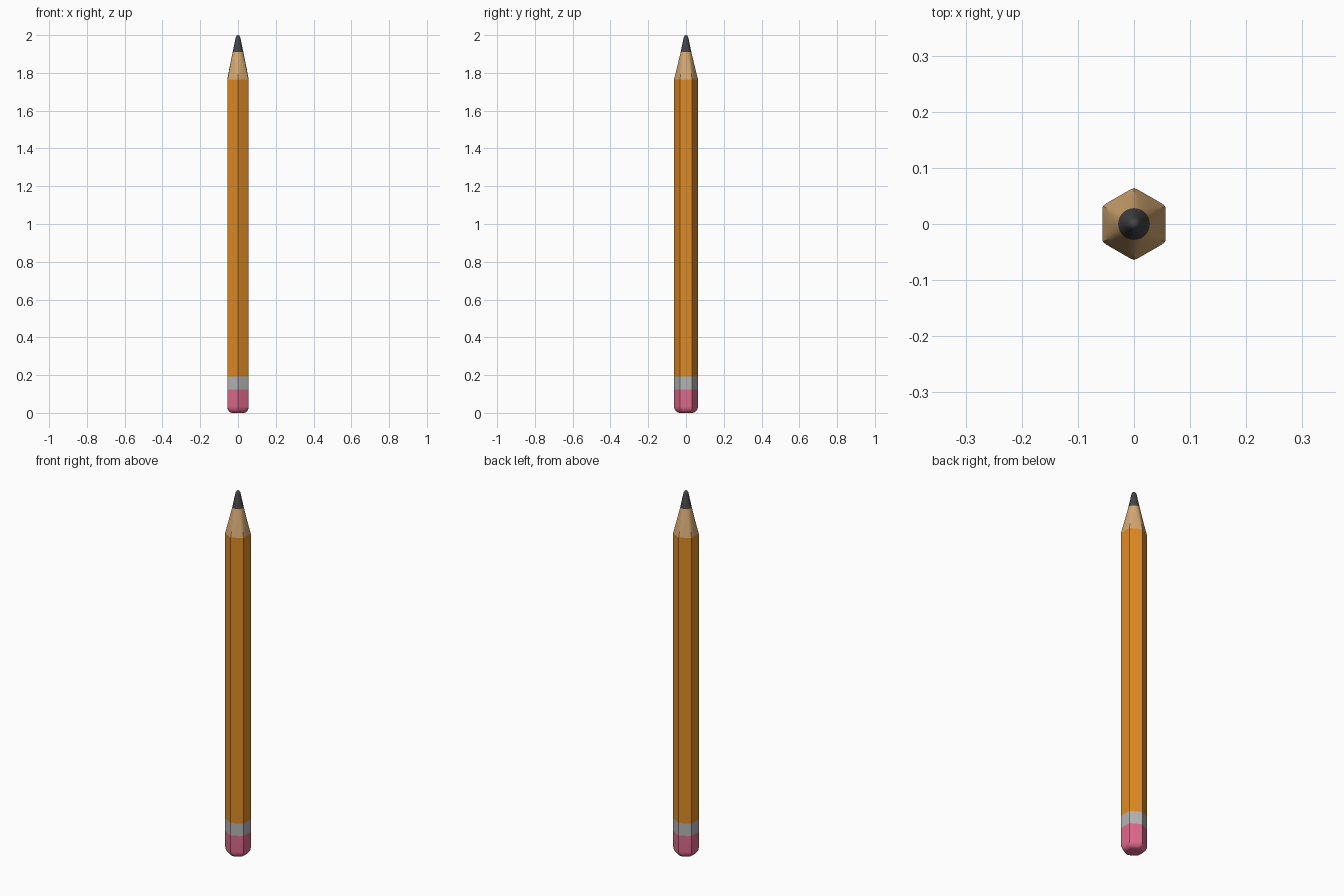
import bpy, bmesh, math

if "Cube" in bpy.data.objects:
    bpy.data.objects.remove(bpy.data.objects["Cube"])

SEG = 48
APOTHEM = 0.0565
CORNER = 0.064


def hex_factor(a):
    """Radius of the slightly softened hexagon, corners on +y / -y."""
    d = (a + math.pi / 6 - math.pi / 6) % (math.pi / 3)
    if d > math.pi / 6:
        d -= math.pi / 3
    return min(APOTHEM / math.cos(d), CORNER)


def material(name, rgb):
    m = bpy.data.materials.new(name)
    lin = [((c / 255 + 0.055) / 1.055) ** 2.4 for c in rgb]
    m.diffuse_color = (*lin, 1)
    m.use_nodes = True
    m.node_tree.nodes["Principled BSDF"].inputs["Base Color"].default_value = m.diffuse_color
    return m


def loft(name, rings, mat, cap_bottom=False, cap_top=False):
    """rings: (z, scale, roundness); roundness 0 = hexagon, 1 = circle."""
    bm = bmesh.new()
    loops = []
    for z, s, t in rings:
        loop = []
        for i in range(SEG):
            a = 2 * math.pi * i / SEG
            r = s * (hex_factor(a) * (1 - t) + 0.06 * t)
            loop.append(bm.verts.new((r * math.cos(a), r * math.sin(a), z)))
        loops.append(loop)
    for lo, hi in zip(loops, loops[1:]):
        for i in range(SEG):
            j = (i + 1) % SEG
            bm.faces.new((lo[i], lo[j], hi[j], hi[i]))
    if cap_bottom:
        bm.faces.new(loops[0][::-1])
    if cap_top:
        bm.faces.new(loops[-1])
    me = bpy.data.meshes.new(name)
    bm.to_mesh(me)
    bm.free()
    me.materials.append(mat)
    ob = bpy.data.objects.new(name, me)
    bpy.context.collection.objects.link(ob)
    bpy.context.view_layer.objects.active = ob
    ob.select_set(True)
    bpy.ops.object.shade_smooth_by_angle(angle=math.radians(32))
    ob.select_set(False)
    return ob


# Eraser with a rounded lower end
fillet = []
for k in range(8):
    a = math.pi / 2 * k / 7
    fillet.append((0.035 * (1 - math.sin(a)), 1 - 0.5 * (1 - math.cos(a)), 0))
fillet.reverse()
eraser = [(z, s, 0.5 * (1 - i / 7)) for i, (z, s, _) in enumerate(fillet[::-1][::-1])]
eraser = [(0.035 * (1 - math.cos(math.pi / 2 * k / 7)),
           0.5 + 0.5 * math.sin(math.pi / 2 * k / 7),
           0.5 * (1 - k / 7)) for k in range(8)]
loft("eraser", eraser + [(0.125, 1, 0)], material("pink rubber", (222, 106, 140)),
     cap_bottom=True)

# Metal band and painted shaft
loft("metal_band", [(0.125, 1, 0), (0.193, 1, 0)], material("grey metal", (180, 180, 180)))
loft("shaft", [(0.193, 1, 0), (1.765, 1, 0)], material("orange paint", (222, 139, 36)))

# Sharpened wood, hexagon blending into a round cone
wood = []
for k in range(7):
    u = k / 6
    wood.append((1.765 + 0.145 * u, 1 + (0.47 - 1) * u, u))
loft("wood_cone", wood, material("bare wood", (212, 168, 114)))

# Graphite point with a small rounded tip
loft("graphite_tip", [(1.91, 0.47, 1), (1.98, 0.23, 1), (1.99, 0.185, 1),
                      (1.996, 0.13, 1), (1.999, 0.075, 1), (2.0, 0.02, 1)],
     material("dark graphite", (68, 68, 70)), cap_top=True)
